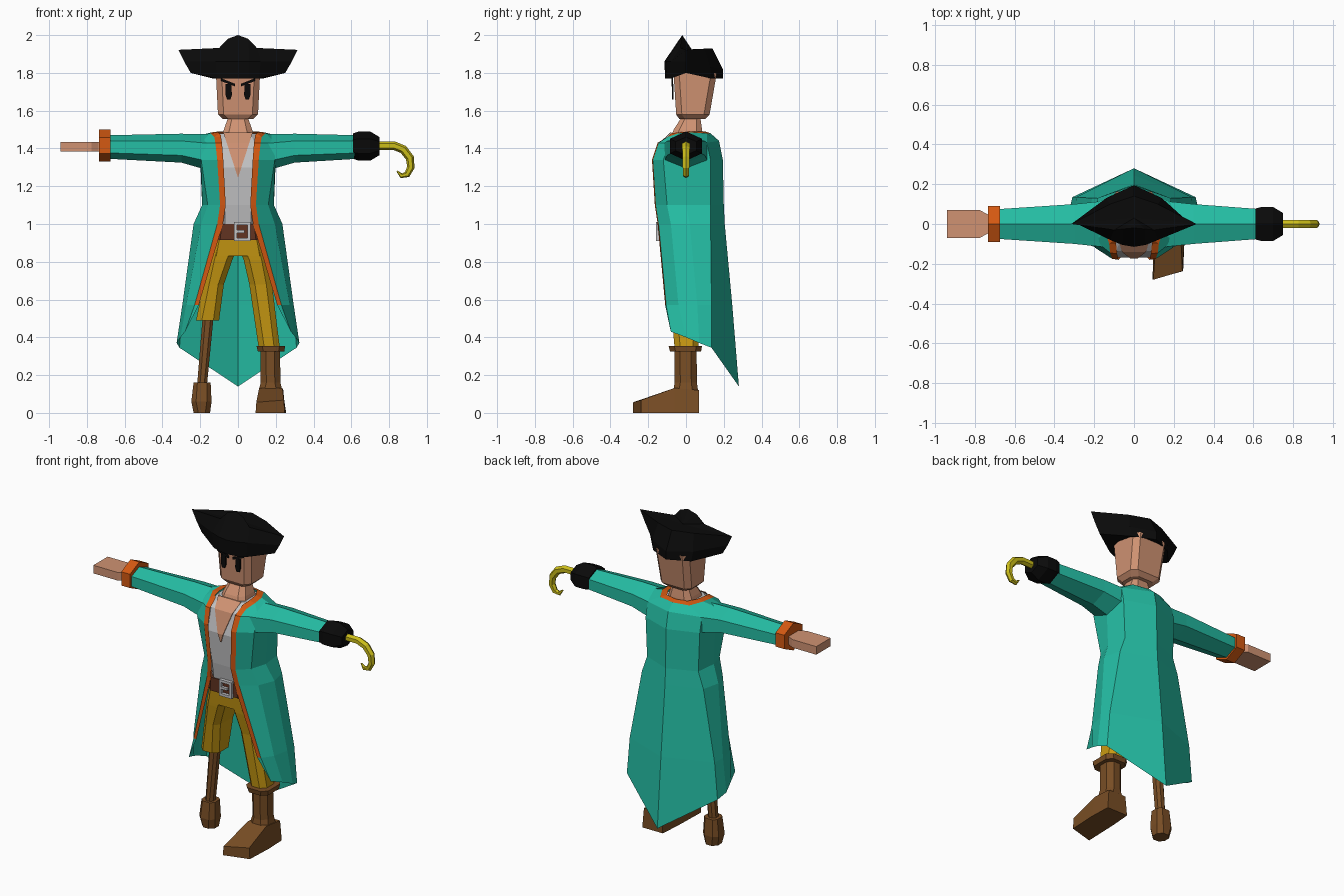
import bpy, bmesh, math
from mathutils import Vector


def mat(name, r, g, b):
    m = bpy.data.materials.new(name)
    m.diffuse_color = (r, g, b, 1)
    return m


TEAL = mat("teal", .018, .51, .37)
SKIN = mat("skin", .63, .29, .17)
ORANGE = mat("orange", .66, .10, .006)
BLACK = mat("black", .003, .003, .003)
MUSTARD = mat("mustard", .58, .32, .006)
BRASS = mat("brass", .60, .51, .01)
BROWN = mat("brown", .19, .075, .018)
BELT = mat("belt_brown", .13, .035, .016)
WHITE = mat("off_white", .55, .55, .56)


def finish(name, bm, *mats):
    bmesh.ops.remove_doubles(bm, verts=bm.verts, dist=1e-5)
    bmesh.ops.recalc_face_normals(bm, faces=bm.faces)
    me = bpy.data.meshes.new(name)
    bm.to_mesh(me)
    bm.free()
    for m in mats:
        me.materials.append(m)
    ob = bpy.data.objects.new(name, me)
    bpy.context.collection.objects.link(ob)
    return ob


def loft(name, rings, m, peak=None):
    """Skin closed rings and cap both ends (optionally with a fan to a peak)."""
    bm = bmesh.new()
    vs = [[bm.verts.new(p) for p in r] for r in rings]
    n = len(rings[0])
    for a, b in zip(vs, vs[1:]):
        for i in range(n):
            j = (i + 1) % n
            bm.faces.new((a[i], a[j], b[j], b[i]))
    bm.faces.new(vs[0])
    if peak:
        c = bm.verts.new(peak)
        for i in range(n):
            bm.faces.new((vs[-1][i], vs[-1][(i + 1) % n], c))
    else:
        bm.faces.new(vs[-1])
    return finish(name, bm, m)


def octa(z, x0, x1, y0, y1, c=.03):
    """Horizontal rectangle with cut corners."""
    return [(x0 + c, y0, z), (x1 - c, y0, z), (x1, y0 + c, z), (x1, y1 - c, z),
            (x1 - c, y1, z), (x0 + c, y1, z), (x0, y1 - c, z), (x0, y0 + c, z)]


def hexa(x, r, zb, zt):
    """Hexagon across the arm, points up and down."""
    q = (zt - zb) * .25
    return [(x, 0, zt), (x, r, zt - q), (x, r, zb + q),
            (x, 0, zb), (x, -r, zb + q), (x, -r, zt - q)]


def plate(name, xz, y0, y1, m):
    return loft(name, [[(x, y, z) for x, z in xz] for y in (y0, y1)], m)


def rect(x0, x1, z0, z1):
    return [(x0, z0), (x1, z0), (x1, z1), (x0, z1)]


# Coat: columns run lapel edge, trim edge, front, side, back corner, back centre
coat_rows = [
    [(.09, -.09, 1.47), (.10, -.08, 1.48), (.105, -.04, 1.485), (.10, .03, 1.49), (.07, .085, 1.49), (0, .1, 1.49)],
    [(.09, -.10, 1.46), (.125, -.10, 1.46), (.145, -.04, 1.48), (.14, .03, 1.485), (.10, .11, 1.48), (0, .13, 1.48)],
    [(.085, -.15, 1.43), (.12, -.145, 1.43), (.195, -.085, 1.43), (.2, .02, 1.47), (.185, .11, 1.43), (0, .175, 1.44)],
    [(.078, -.18, 1.34), (.11, -.175, 1.34), (.195, -.12, 1.34), (.2, 0, 1.34), (.185, .13, 1.34), (0, .195, 1.34)],
    [(.065, -.165, 1.1), (.095, -.16, 1.1), (.16, -.1, 1.1), (.19, 0, 1.1), (.175, .13, 1.1), (0, .2, 1.1)],
    [(.08, -.15, 1.0), (.11, -.145, 1.0), (.195, -.08, 1.0), (.235, .02, 1.0), (.21, .13, 1.0), (0, .205, 1.0)],
    [(.208, -.11, .57), (.23, -.105, .57), (.275, -.04, .57), (.295, .06, .57), (.29, .135, .57), (0, .245, .57)],
    [(.27, -.085, .45), (.28, -.08, .43), (.305, 0, .4), (.325, .07, .37), (.31, .135, .345), (0, .28, .14)],
]
bm = bmesh.new()
for s in (1, -1):
    g = [[bm.verts.new((s * x, y, z)) for x, y, z in row] for row in coat_rows]
    for r in range(7):
        for c in range(5):
            f = bm.faces.new((g[r][c], g[r][c + 1], g[r + 1][c + 1], g[r + 1][c]))
            f.material_index = 1 if r == 0 or (c == 0 and r < 6) else 0
finish("coat", bm, TEAL, ORANGE)

# Sleeves, cuffs and hand
for s, name, end in ((-1, "right_sleeve", .68), (1, "left_sleeve", .63)):
    loft(name, [hexa(s * .16, .115, 1.285, 1.475), hexa(s * .3, .1, 1.325, 1.478),
                hexa(s * end, .075, 1.345, 1.47)], TEAL)
loft("orange_cuff", [hexa(-.675, .09, 1.33, 1.5), hexa(-.735, .09, 1.33, 1.5)], ORANGE)
loft("hand", [[(x, -r, 1.385), (x, r, 1.385), (x, r, 1.435), (x, -r, 1.435)]
              for x, r in ((-.72, .045), (-.74, .05), (-.775, .07), (-.94, .07))], SKIN)
loft("black_cuff", [hexa(.61, .078, 1.345, 1.48), hexa(.64, .085, 1.335, 1.49),
                    hexa(.70, .085, 1.335, 1.49), hexa(.75, .055, 1.365, 1.46)], BLACK)

# Hook: six-sided tube swept along a bent path, narrowing to the tip
path = [(.74, 1.415), (.825, 1.415), (.875, 1.395), (.91, 1.35), (.915, 1.3), (.895, 1.262), (.865, 1.255), (.842, 1.28)]
rad = [.023, .023, .023, .022, .02, .017, .013, .004]
rings = []
for i, (x, z) in enumerate(path):
    a, b = Vector(path[max(i - 1, 0)]), Vector(path[min(i + 1, len(path) - 1)])
    t = (b - a).normalized()
    rings.append([(x - t.y * rad[i] * math.cos(k * math.pi / 3), rad[i] * math.sin(k * math.pi / 3),
                   z + t.x * rad[i] * math.cos(k * math.pi / 3)) for k in range(6)])
loft("hook", rings, BRASS)

# Shirt, open neckline and neck
front = [(.96, -.13, .11), (1.1, -.152, .11), (1.3, -.168, .13), (1.43, -.135, .13), (1.478, -.08, .105)]
loft("shirt", [octa(z, -w, w, y, .09, .04) for z, y, w in front], WHITE)
vee = [(1.25, -.17, .002), (1.3, -.174, .018), (1.43, -.141, .06), (1.484, -.083, .078)]
loft("neckline", [[(-w, y, z), (w, y, z), (w, y + .006, z), (-w, y + .006, z)] for z, y, w in vee], SKIN)
loft("neck", [octa(1.46, -.085, .085, -.08, .09), octa(1.5, -.075, .075, -.065, .085),
              octa(1.57, -.05, .05, -.02, .075, .02)], SKIN)

# Head and face
loft("head", [octa(1.555, -.08, .08, -.035, .1), octa(1.58, -.106, .106, -.052, .125),
              octa(1.8, -.117, .117, -.066, .163)], SKIN)
for s in (-1, 1):
    plate("eye", [(s * x, z) for x, z in ((.04, 1.66), (.058, 1.66), (.066, 1.685), (.066, 1.74),
                                          (.036, 1.74), (.032, 1.685))], -.074, -.065, BLACK)
    plate("brow", [(s * x, z) for x, z in ((.015, 1.728), (.09, 1.757), (.09, 1.772), (.015, 1.742))],
          -.077, -.068, BLACK)

# Hat with turned-up brim
hat_half = [
    [(0, -.11, 1.77), (.06, -.1, 1.77), (.11, -.08, 1.77), (.25, 0, 1.8), (.13, .135, 1.77), (0, .195, 1.77)],
    [(0, -.115, 1.86), (.06, -.105, 1.86), (.12, -.08, 1.86), (.285, 0, 1.86), (.14, .13, 1.83), (0, .195, 1.82)],
    [(0, -.02, 2.0), (.055, -.025, 1.98), (.1, -.03, 1.932), (.315, 0, 1.922), (.12, .1, 1.928), (0, .14, 1.93)],
]
loft("hat", [h + [(-x, y, z) for x, y, z in h[-2:0:-1]] for h in hat_half], BLACK, (0, .03, 1.925))

# Belt and buckle
loft("belt", [octa(.915, -.14, .14, -.138, .12, .045), octa(1.0, -.13, .13, -.143, .12, .045)], BELT)
for x0, x1, z0, z1 in ((-.02, -.005, .91, 1.01), (.05, .065, .91, 1.01), (-.02, .065, .91, .926),
                       (-.02, .065, .994, 1.01), (-.02, .035, .953, .967)):
    plate("buckle", rect(x0, x1, z0, z1), -.158, -.138, WHITE)

# Breeches
loft("hips", [octa(.83, -.145, .145, -.12, .1), octa(.925, -.128, .128, -.13, .11)], MUSTARD)
loft("right_breeches_leg", [octa(.87, -.14, -.005, -.122, .1), octa(.81, -.155, -.03, -.115, .1),
                            octa(.68, -.183, -.075, -.095, .09), octa(.49, -.222, -.1, -.07, .08)], MUSTARD)
loft("left_breeches_leg", [octa(.87, .005, .14, -.122, .1), octa(.81, .03, .155, -.115, .1),
                           octa(.68, .06, .18, -.09, .09), octa(.34, .11, .222, -.06, .065)], MUSTARD)

# Peg leg with a blocky foot
loft("peg_leg", [octa(.5, -.188, -.13, -.025, .035, .015), octa(.14, -.217, -.165, -.025, .03, .015)], BROWN)
loft("peg_foot", [octa(.162, -.235, -.145, -.04, .05, .02), octa(.06, -.247, -.14, -.05, .058, .025),
                  octa(0, -.235, -.148, -.04, .05, .025)], BROWN)

# Boot
loft("boot_cuff", [octa(.325, .105, .245, -.085, .08), octa(.355, .098, .25, -.092, .085)], BROWN)
loft("boot_shaft", [octa(.1, .105, .238, -.07, .066), octa(.16, .12, .225, -.06, .058),
                    octa(.34, .118, .222, -.062, .056)], BROWN)
loft("boot_foot", [[(.11, .07, 0), (.25, .07, 0), (.24, .068, .12), (.12, .068, .12)],
                   [(.1, -.06, 0), (.255, -.06, 0), (.235, -.06, .132), (.112, -.06, .132)],
                   [(.093, -.28, 0), (.247, -.237, 0), (.243, -.237, .068), (.097, -.28, .056)]], BROWN)
